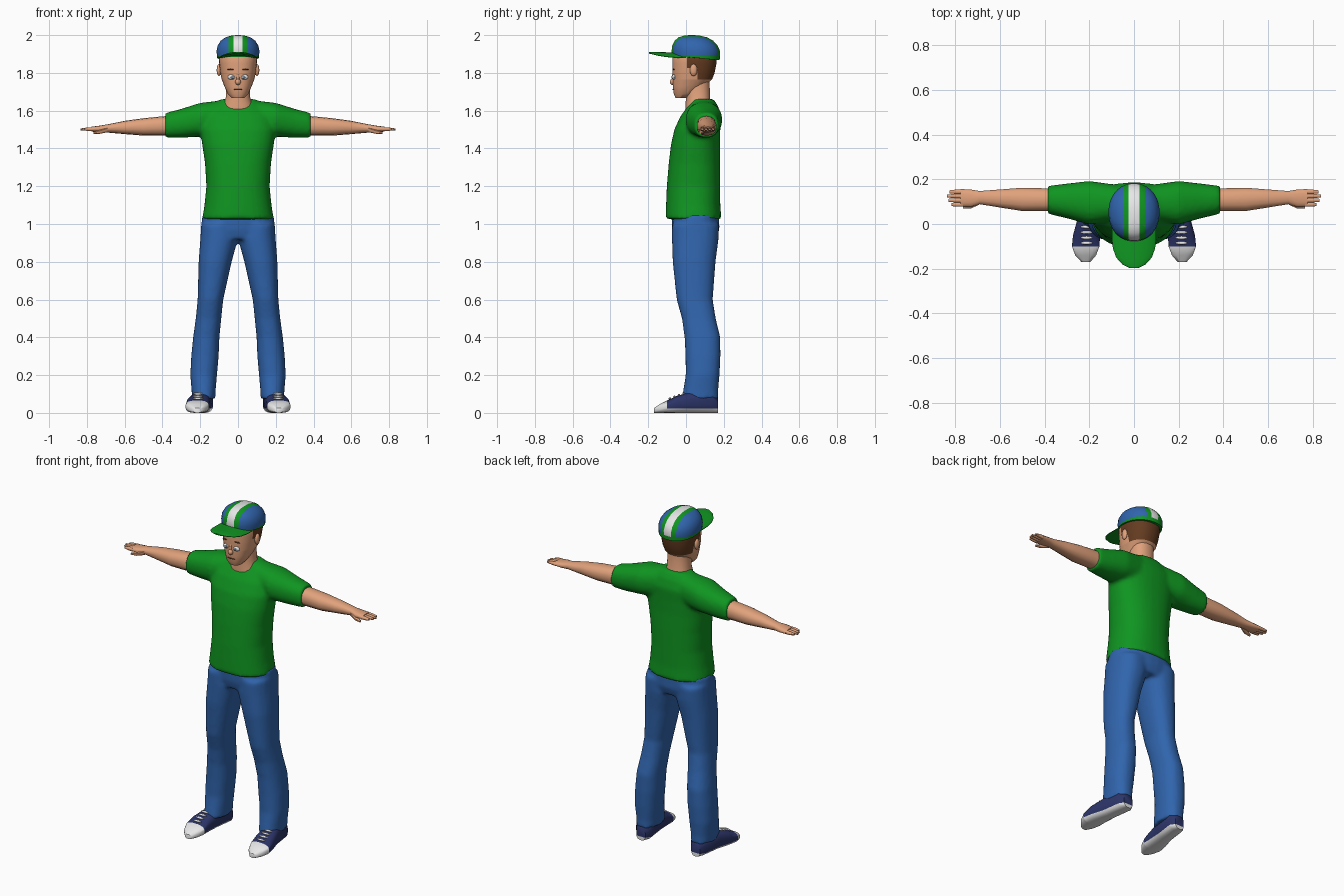
import bpy, bmesh, math
from mathutils import Vector

if "Cube" in bpy.data.objects:
    bpy.data.objects.remove(bpy.data.objects["Cube"])


def material(name, rgb):
    m = bpy.data.materials.new(name)
    m.use_nodes = True
    m.diffuse_color = (*rgb, 1)
    bsdf = m.node_tree.nodes["Principled BSDF"]
    bsdf.inputs["Base Color"].default_value = (*rgb, 1)
    bsdf.inputs["Roughness"].default_value = 0.8
    return m


GREEN = material("shirt green", (0.005, 0.30, 0.015))
DENIM = material("denim blue", (0.03, 0.13, 0.42))
SKIN = material("skin", (0.75, 0.36, 0.20))
HAIR = material("hair brown", (0.13, 0.045, 0.015))
WHITE = material("white", (0.80, 0.80, 0.80))
NAVY = material("navy", (0.025, 0.035, 0.14))
GREY = material("eye grey", (0.20, 0.26, 0.33))


def loft(bm, axis, rings, n=20, power=2.3, flip=1, floor=False):
    """Rings are (position, centre a, centre b, radius a, radius b) along an axis."""
    loops = []
    for t, ca, cb, ra, rb in rings:
        loop = []
        for i in range(n):
            ang = math.tau * (i + 0.5) / n
            c, s = math.cos(ang), math.sin(ang)
            a = ca + ra * math.copysign(abs(c) ** (2 / power), c)
            b = cb + rb * math.copysign(abs(s) ** (2 / power), s)
            p = {"x": (t, a, b), "y": (a, t, b), "z": (a, b, t)}[axis]
            loop.append(bm.verts.new((p[0] * flip, p[1], max(p[2], 0) if floor else p[2])))
        loops.append(loop)
    faces = [bm.faces.new(loops[0]), bm.faces.new(loops[-1])]
    for lo, hi in zip(loops, loops[1:]):
        faces += [bm.faces.new((lo[i], lo[(i + 1) % n], hi[(i + 1) % n], hi[i])) for i in range(n)]
    bmesh.ops.recalc_face_normals(bm, faces=faces)


def ball(bm, centre, size):
    made = bmesh.ops.create_uvsphere(bm, u_segments=12, v_segments=8, radius=1)["verts"]
    for v in made:
        v.co = Vector(centre) + Vector([a * b for a, b in zip(v.co, size)])


def finish(name, bm, mats, rule=None, cuts=(), voxel=0):
    """Cuts are (axis number, position); rule maps a face centre to a material index."""
    for ax, pos in cuts:
        co, no = Vector(), Vector()
        co[ax], no[ax] = pos, 1
        bmesh.ops.bisect_plane(bm, geom=bm.verts[:] + bm.edges[:] + bm.faces[:],
                               plane_co=co, plane_no=no)
    for f in bm.faces:
        f.material_index = rule(f.calc_center_median()) if rule else 0
    me = bpy.data.meshes.new(name)
    bm.to_mesh(me)
    bm.free()
    ob = bpy.data.objects.new(name, me)
    bpy.context.collection.objects.link(ob)
    for m in mats:
        me.materials.append(m)
    bpy.ops.object.select_all(action="DESELECT")
    ob.select_set(True)
    bpy.context.view_layer.objects.active = ob
    bpy.ops.object.shade_smooth_by_angle(angle=math.radians(50))
    if voxel:
        mod = ob.modifiers.new("blend", "REMESH")
        mod.mode, mod.voxel_size, mod.use_smooth_shade = "VOXEL", voxel, True
        mod = ob.modifiers.new("relax", "SMOOTH")
        mod.factor, mod.iterations = 0.5, 5
    return ob


# Shirt: torso and sleeves blended into one surface
bm = bmesh.new()
loft(bm, "z", [(1.025, 0, .04, .19, .148), (1.1, 0, .038, .178, .144), (1.2, 0, .04, .168, .142),
               (1.32, 0, .045, .175, .137), (1.42, 0, .05, .19, .13), (1.5, 0, .06, .2, .122),
               (1.57, 0, .078, .19, .108), (1.625, 0, .09, .14, .08), (1.662, 0, .09, .09, .055)], n=28)
for side in (-1, 1):
    loft(bm, "x", [(.04, .095, 1.57, .075, .09), (.2, .095, 1.552, .098, .09),
                   (.3, .103, 1.533, .078, .077), (.385, .108, 1.522, .063, .066)], flip=side)
finish("shirt", bm, [GREEN], voxel=0.012)

# Jeans: hips and two legs blended
bm = bmesh.new()
loft(bm, "z", [(.92, 0, .05, .19, .11), (.97, 0, .052, .198, .125), (1.05, 0, .05, .188, .126)], n=28)
for side in (-1, 1):
    loft(bm, "z", [(.075, .182, .075, .062, .098), (.12, .182, .078, .064, .093), (.2, .182, .088, .071, .09),
                   (.3, .175, .09, .073, .093), (.4, .168, .087, .07, .095), (.5, .156, .068, .068, .09),
                   (.6, .146, .046, .068, .096), (.8, .121, .043, .088, .114), (.92, .1, .049, .1, .124),
                   (1.0, .1, .05, .095, .125)], flip=side)
finish("jeans", bm, [DENIM], voxel=0.011)

for side, label in ((-1, "right"), (1, "left")):
    # Arm with hand, fingers and thumb
    bm = bmesh.new()
    loft(bm, "x", [(.32, .108, 1.522, .052, .054), (.42, .109, 1.518, .052, .05),
                   (.5, .11, 1.514, .053, .046), (.6, .114, 1.511, .041, .035),
                   (.69, .118, 1.506, .03, .022), (.73, .115, 1.503, .04, .018),
                   (.775, .117, 1.502, .04, .013)], n=14, flip=side)
    for k, tip in enumerate((.815, .83, .835, .825)):
        y = .087 + k * .019
        loft(bm, "x", [(.765, y, 1.502, .0105, .011), (.8, y, 1.502, .01, .009),
                       (tip, y, 1.501, .007, .005)], n=8, flip=side)
    loft(bm, "x", [(.69, .1, 1.5, .014, .015), (.73, .082, 1.488, .014, .011),
                   (.765, .075, 1.482, .007, .006)], n=8, flip=side)
    finish(label + "_arm", bm, [SKIN])

    # Shoe with white sole and toe cap
    bm = bmesh.new()
    loft(bm, "y", [(.17, .183, .04, .03, .04), (.14, .183, .053, .052, .053), (.03, .198, .056, .053, .056),
                   (-.05, .212, .045, .061, .045), (-.1, .216, .033, .062, .033),
                   (-.14, .216, .023, .047, .023), (-.17, .215, .013, .02, .013)],
         n=20, power=2.8, flip=side, floor=True)
    finish(label + "_shoe", bm, [NAVY, WHITE], lambda c: int(c.z < .022 or c.y < -.1),
           cuts=((2, .022), (1, -.1)))

    # Laces lying across the instep
    bm = bmesh.new()
    for k in range(4):
        ball(bm, (side * .212, -.085 + k * .024, .076 + k * .009), (.027, .007, .006))
    finish(label + "_laces", bm, [WHITE])

    # Ear
    bm = bmesh.new()
    ball(bm, (side * .101, .04, 1.815), (.012, .02, .032))
    finish(label + "_ear", bm, [SKIN])

    # Eye, iris and eyebrow
    bm = bmesh.new()
    ball(bm, (side * .034, -.064, 1.778), (.021, .01, .014))
    finish(label + "_eye", bm, [WHITE])
    bm = bmesh.new()
    ball(bm, (side * .031, -.072, 1.777), (.008, .005, .009))
    finish(label + "_iris", bm, [GREY])
    bm = bmesh.new()
    ball(bm, (side * .038, -.065, 1.818), (.02, .007, .004))
    finish(label + "_eyebrow", bm, [HAIR])

# Neck
bm = bmesh.new()
loft(bm, "z", [(1.59, 0, .07, .09, .072), (1.635, 0, .067, .078, .07), (1.67, 0, .063, .065, .064),
               (1.76, 0, .06, .066, .066)])
finish("neck", bm, [SKIN])

# Head, with the hair as a coloured region at the back and temples
bm = bmesh.new()
loft(bm, "z", [(1.668, 0, -.02, .035, .036), (1.69, 0, -.008, .055, .057), (1.73, 0, .016, .073, .086),
               (1.765, 0, .034, .087, .104), (1.8, 0, .04, .094, .112), (1.85, 0, .045, .1, .117),
               (1.9, 0, .047, .103, .118), (1.94, 0, .05, .085, .095)], n=28)


def hair_rule(c):
    return int(c.z > 1.765 and c.y > .06 or c.z > 1.825 and c.y > .005)


finish("head", bm, [SKIN, HAIR], hair_rule, cuts=((1, .06), (1, .005), (2, 1.765), (2, 1.825)))

# Nose and mouth
bm = bmesh.new()
ball(bm, (0, -.07, 1.752), (.015, .016, .016))
ball(bm, (0, -.063, 1.775), (.009, .012, .032))
finish("nose", bm, [SKIN])
bm = bmesh.new()
ball(bm, (0, -.064, 1.712), (.024, .007, .004))
finish("mouth", bm, [HAIR])

# Cap dome: white centre stripe, green bands, blue sides, green rim
bm = bmesh.new()
loft(bm, "z", [(1.885, 0, .053, .111, .126), (1.915, 0, .052, .114, .129), (1.945, 0, .047, .108, .121),
               (1.97, 0, .042, .092, .103), (1.988, 0, .036, .067, .077), (1.997, 0, .032, .037, .044),
               (2.0, 0, .03, .01, .012)], n=32, power=2.15)
for v in bm.verts:
    if v.co.z < 1.9:
        v.co.z -= max(0, v.co.y) * .1


def cap_rule(c):
    if c.z < 1.89 or .024 < abs(c.x) < .05:
        return 0
    return 1 if abs(c.x) < .024 else 2


finish("cap", bm, [GREEN, WHITE, DENIM], cap_rule,
       cuts=((0, -.05), (0, -.024), (0, .024), (0, .05), (2, 1.89)))

# Cap bill, drooping towards its sides
bm = bmesh.new()
loft(bm, "y", [(.0, 0, 1.897, .1, .009), (-.06, 0, 1.899, .1, .009), (-.11, 0, 1.902, .095, .008),
               (-.15, 0, 1.904, .08, .007), (-.18, 0, 1.906, .053, .006), (-.197, 0, 1.906, .02, .004)], n=24)
for v in bm.verts:
    v.co.z -= 1.8 * v.co.x ** 2
finish("cap_bill", bm, [GREEN])
